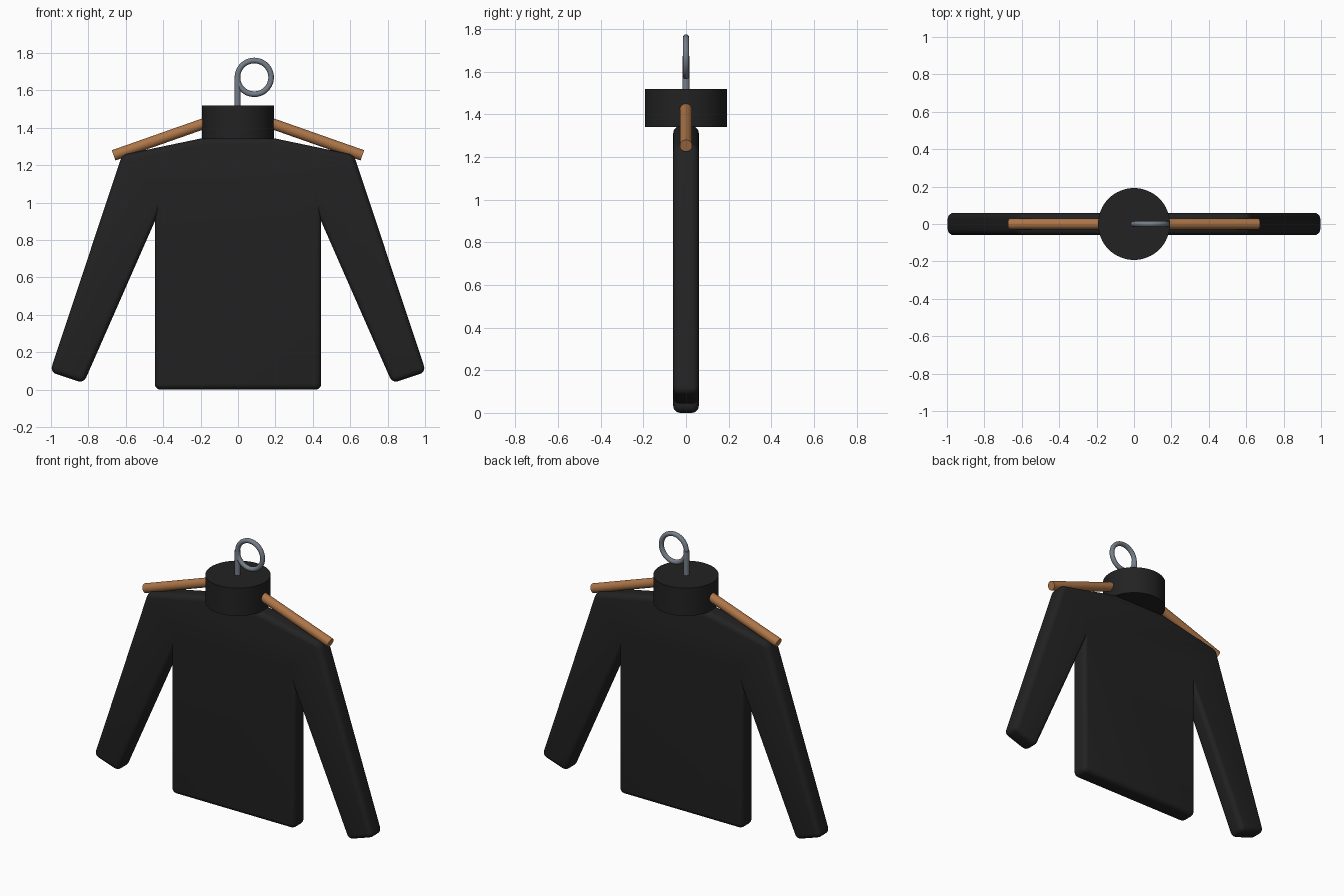
import bpy, bmesh, math
from mathutils import Vector

cube = bpy.data.objects.get("Cube")
if cube:
    bpy.data.objects.remove(cube, do_unlink=True)


def material(name, rgb, rough, metal=0.0):
    m = bpy.data.materials.new(name)
    m.use_nodes = True
    m.diffuse_color = (*rgb, 1)
    node = next(n for n in m.node_tree.nodes if n.type == 'BSDF_PRINCIPLED')
    node.inputs["Base Color"].default_value = (*rgb, 1)
    node.inputs["Roughness"].default_value = rough
    node.inputs["Metallic"].default_value = metal
    return m


black = material("black_knit", (0.016, 0.016, 0.016), 0.8)
wood = material("brown_wood", (0.42, 0.18, 0.065), 0.6)
steel = material("grey_steel", (0.18, 0.21, 0.25), 0.5)


def finish(obj, name, mat):
    obj.name = obj.data.name = name
    obj.data.materials.append(mat)
    bpy.ops.object.select_all(action='DESELECT')
    bpy.context.view_layer.objects.active = obj
    obj.select_set(True)
    bpy.ops.object.shade_smooth_by_angle(angle=math.radians(35))
    return obj


def rod(name, start, end, radius, mat, sides=32):
    a, b = Vector(start), Vector(end)
    bpy.ops.mesh.primitive_cylinder_add(vertices=sides, radius=radius,
                                        depth=(b - a).length, location=(a + b) / 2)
    obj = bpy.context.object
    obj.rotation_euler = (b - a).to_track_quat('Z', 'Y').to_euler()
    return finish(obj, name, mat)


# Sweater body: mirrored half outline, extruded, with rounded rims
THICK = 0.06
half = [(0.445, 0.0), (0.445, 0.90), (0.825, 0.035), (1.005, 0.095),
        (0.62, 1.255), (0.19, 1.345)]
outline = half + [(-x, z) for x, z in reversed(half)]
soft_corners = {half[i] for i in (0, 2, 3, 4)}
bm = bmesh.new()
front = bm.faces.new([bm.verts.new((x, -THICK, z)) for x, z in outline])
soft = {i for i, (x, z) in enumerate(outline) if (abs(x), z) in soft_corners}
rims = list(front.edges)
soft_verts = [v for i, v in enumerate(front.verts) if i in soft]
out = bmesh.ops.extrude_face_region(bm, geom=[front], use_keep_orig=True)
back_verts = [g for g in out["geom"] if isinstance(g, bmesh.types.BMVert)]
bmesh.ops.translate(bm, vec=(0, 2 * THICK, 0), verts=back_verts)
rims += [e for e in bm.edges if all(v in back_verts for v in e.verts)]
sides = [e for e in bm.edges if e not in rims and any(v in soft_verts for v in e.verts)]
bmesh.ops.recalc_face_normals(bm, faces=bm.faces)
bmesh.ops.bevel(bm, geom=rims + sides, offset=0.033, segments=5, profile=0.5,
                affect='EDGES', clamp_overlap=True)
mesh = bpy.data.meshes.new("sweater_body")
bm.to_mesh(mesh)
bm.free()
body = bpy.data.objects.new("sweater_body", mesh)
bpy.context.collection.objects.link(body)
finish(body, "sweater_body", black)

# Round collar
rod("collar", (0, 0, 1.34), (0, 0, 1.52), 0.192, black, 64)

# Sloping hanger arms
for side, sign in (("left", 1), ("right", -1)):
    rod(side + "_hanger_arm", (0, 0, 1.487), (sign * 0.665, 0, 1.253), 0.029, wood)

# Hook: straight stem and ring
rod("hook_stem", (-0.003, 0, 1.45), (-0.003, 0, 1.675), 0.017, steel, 24)
bpy.ops.mesh.primitive_torus_add(major_radius=0.09, minor_radius=0.015,
                                 major_segments=64, minor_segments=16,
                                 location=(0.087, 0, 1.67),
                                 rotation=(math.pi / 2, 0, 0))
finish(bpy.context.object, "hook_ring", steel)
